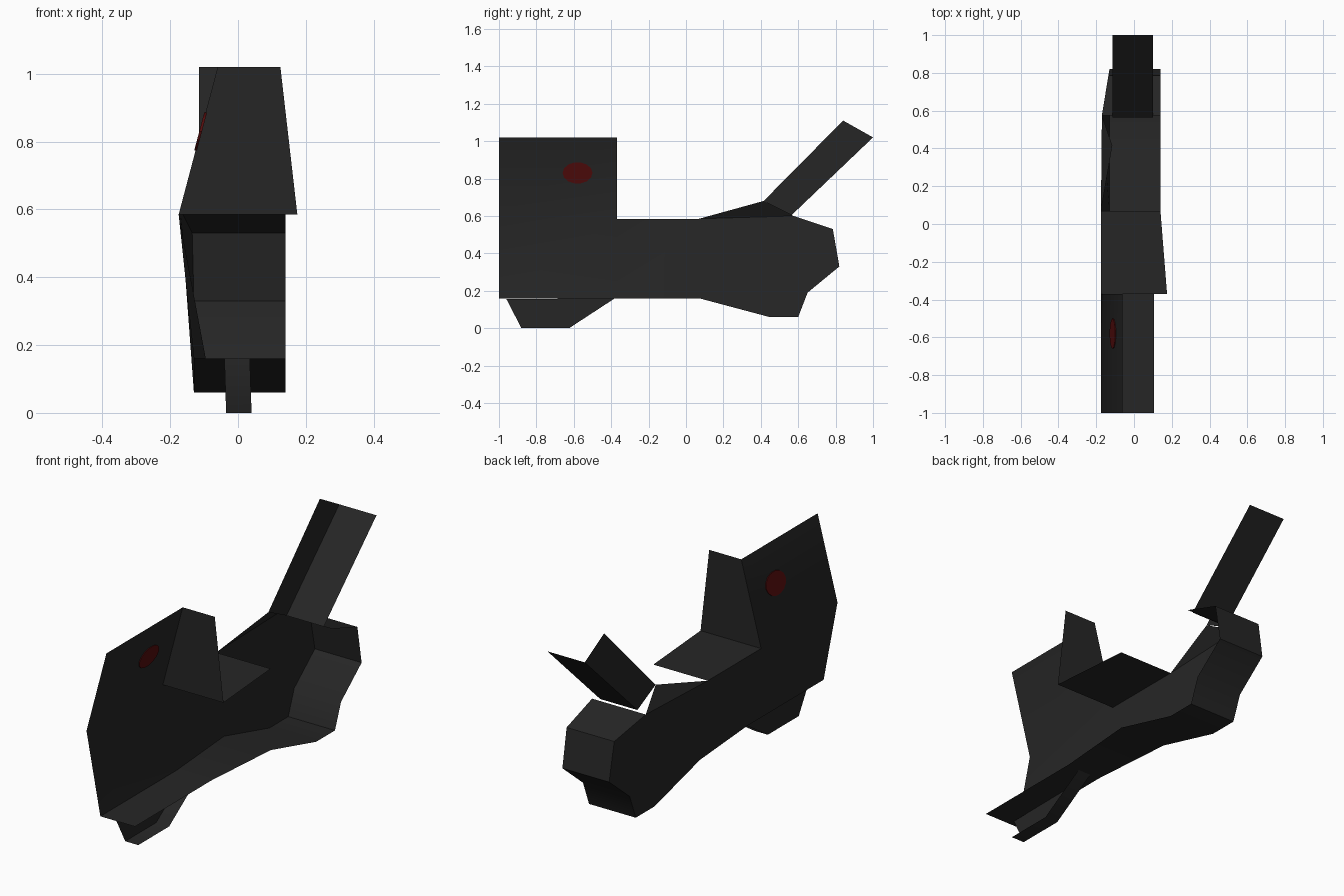
import bpy, math

if "Cube" in bpy.data.objects:
    bpy.data.objects.remove(bpy.data.objects["Cube"])

def material(name, rgb):
    m = bpy.data.materials.new(name)
    m.diffuse_color = (*rgb, 1)
    m.use_nodes = True
    m.node_tree.nodes["Principled BSDF"].inputs["Base Color"].default_value = m.diffuse_color
    return m

BLACK = material("matte black", (0.019, 0.019, 0.019))
RED = material("dark red", (0.09, 0.004, 0.004))

def sheet(name, verts, faces, mat=BLACK, smooth=True):
    me = bpy.data.meshes.new(name)
    me.from_pydata(verts, [], faces)
    me.materials.append(mat)
    ob = bpy.data.objects.new(name, me)
    bpy.context.collection.objects.link(ob)
    if smooth:
        bpy.ops.object.select_all(action='DESELECT')
        ob.select_set(True)
        bpy.context.view_layer.objects.active = ob
        bpy.ops.object.shade_smooth_by_angle(angle=math.radians(35))
    return ob

def strip(name, rows):
    """Open band: each row is (y, z, left x, right x)."""
    verts = [(x, y, z) for y, z, l, r in rows for x in (l, r)]
    faces = [(2*i, 2*i + 1, 2*i + 3, 2*i + 2) for i in range(len(rows) - 1)]
    return sheet(name, verts, faces)

# Left wall of the body (the right side is open)
wall = [(-.06, -1, 1.02), (-.06, -.37, 1.02),
        (-.175, -1, .585), (-.175, -.37, .585), (-.175, .07, .585),
        (-.17, .575, .6), (-.135, .785, .53), (-.13, .82, .33),
        (-.13, .65, .19), (-.13, .6, .06), (-.13, .445, .06),
        (-.13, .07, .16), (-.095, -.37, .16), (-.095, -1, .16),
        (-.115, .415, .68)]
sheet("body_side", wall, [(2, 0, 1, 3), (13, 2, 3, 12), (12, 3, 4, 11),
                          (11, 4, 5, 10), (10, 5, 6, 7, 8, 9), (4, 14, 5)])

# Band round the rear end and along the underside
strip("body_rear_and_underside", [
    (.575, .6, -.17, .14), (.785, .53, -.135, .14), (.82, .33, -.13, .14),
    (.65, .19, -.13, .14), (.6, .06, -.13, .14), (.445, .06, -.13, .14),
    (.07, .16, -.13, .14), (-.37, .16, -.095, .105), (-1, .16, -.095, .105)])

# Upright rear plate of the tall block, then the flat deck
strip("block_back_and_deck", [(-.37, 1.02, -.06, .125),
                              (-.37, .585, -.175, .175),
                              (.07, .585, -.175, .14)])

# Slanted handle: underside plate and left plate
strip("handle_underside", [(1, 1.02, -.115, .1), (.565, .605, -.115, .1)])
sheet("handle_side", [(-.115, .565, .605), (-.115, .415, .68),
                      (-.115, .84, 1.11), (-.115, 1, 1.02)], [(0, 1, 2, 3)])

# Lower fin: left wall, sloped back and bottom
sheet("fin_side", [(-.035, -.88, 0), (-.04, -.96, .155),
                   (-.04, -.38, .16), (-.035, -.625, 0)], [(0, 1, 2, 3)])
strip("fin_underside", [(-.38, .16, -.04, .035), (-.625, 0, -.035, .04),
                        (-.88, 0, -.035, .04)])

# Red oval badge, set through the slanted block side so it shows on both faces
N = 14
slope = .115 / .435
verts = []
for off in (-.004, .004):
    for i in range(N):
        a = 2 * math.pi * i / N
        z = .83 + .057 * math.sin(a)
        verts.append((-.06 - (1.02 - z) * slope + off, -.58 + .08 * math.cos(a), z))
faces = [tuple(reversed(range(N))), tuple(range(N, 2 * N))]
faces += [(i, (i + 1) % N, N + (i + 1) % N, N + i) for i in range(N)]
sheet("red_badge", verts, faces, RED, smooth=False)
